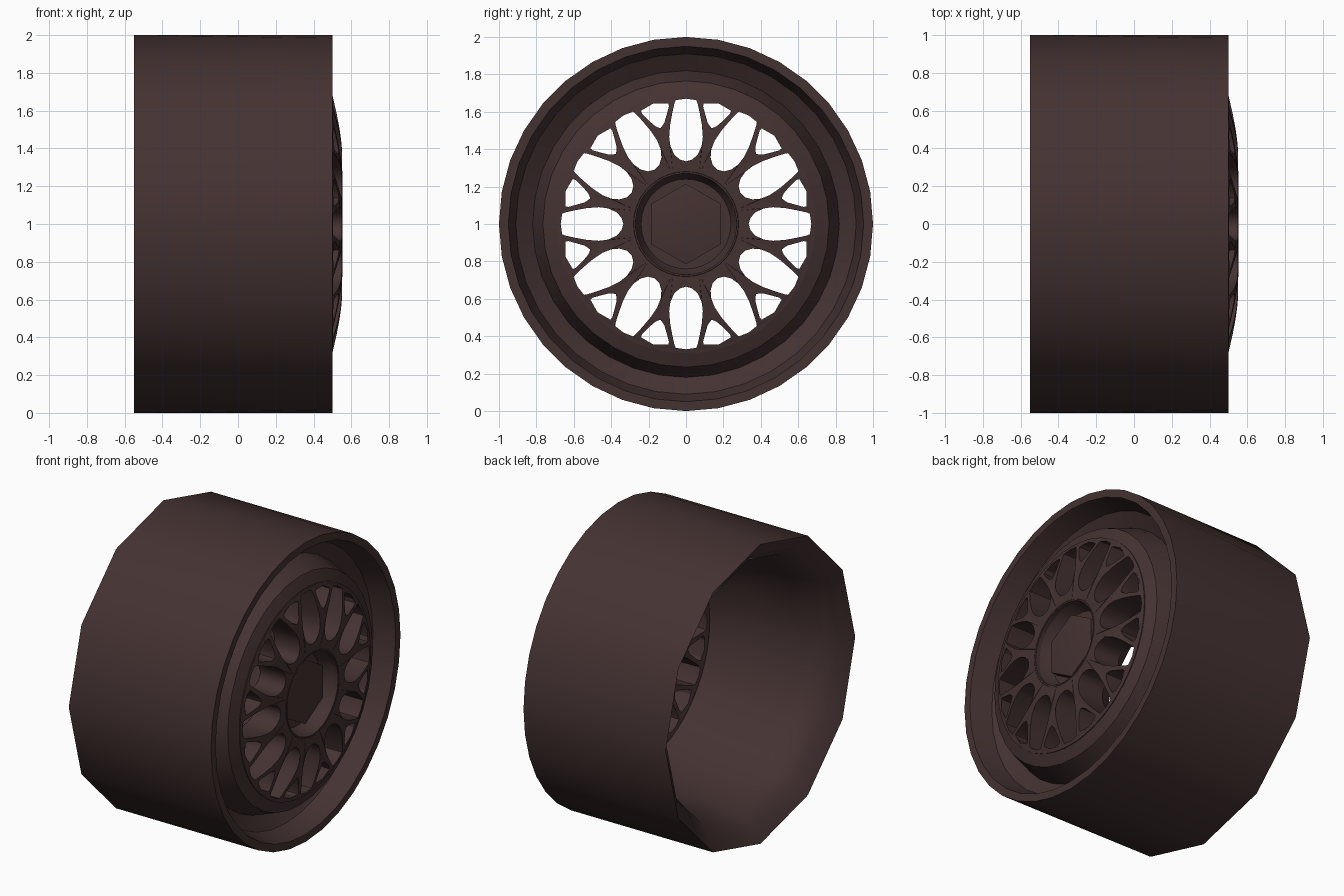
import bpy, bmesh, math
from math import pi, sin, cos
from mathutils import Matrix

cube = bpy.data.objects.get("Cube")
if cube:
    bpy.data.objects.remove(cube, do_unlink=True)

COLOUR = (0.059, 0.032, 0.032, 1)
mat = bpy.data.materials.new("dark brown metal")
mat.use_nodes = True
mat.diffuse_color = COLOUR
mat.node_tree.nodes["Principled BSDF"].inputs["Base Color"].default_value = COLOUR


def make_object(name, bm, angle):
    """Store the mesh, give it the material and smooth shading with sharp creases."""
    bmesh.ops.recalc_face_normals(bm, faces=bm.faces)
    mesh = bpy.data.meshes.new(name)
    bm.to_mesh(mesh)
    bm.free()
    mesh.materials.append(mat)
    obj = bpy.data.objects.new(name, mesh)
    bpy.context.collection.objects.link(obj)
    bpy.ops.object.select_all(action="DESELECT")
    obj.select_set(True)
    bpy.context.view_layer.objects.active = obj
    bpy.ops.object.shade_smooth_by_angle(angle=math.radians(angle))


def lathe(name, profile, closed=False, angle=35):
    """Spin (x, radius, sides) rings about the axle; neighbouring rings may differ threefold."""
    bm = bmesh.new()
    rings = []
    for x, r, n in profile:
        rings.append([bm.verts.new((x, r * sin(2 * pi * i / n), 1 + r * cos(2 * pi * i / n)))
                      for i in range(n)])
    pairs = list(zip(rings, rings[1:]))
    if closed:
        pairs.append((rings[-1], rings[0]))
    else:
        bm.faces.new(rings[0])
        bm.faces.new(rings[-1])
    for a, b in pairs:
        if len(a) > len(b):
            a, b = b, a
        n = len(a)
        for i in range(n):
            j = (i + 1) % n
            if n == len(b):
                bm.faces.new((a[i], a[j], b[j], b[i]))
            else:
                k = 3 * i
                bm.faces.new((a[i], b[k - 1], b[k]))
                bm.faces.new((a[i], b[k], b[k + 1]))
                bm.faces.new((a[i], b[k + 1], b[k + 2], a[j]))
    make_object(name, bm, angle)


# Barrel: coarse open back with a rolled-in lip, stepped lip and channel at the front
lathe("rim_barrel", [
    (-0.55, 1.0, 12), (0.5, 1.0, 36), (0.5, 0.95, 36), (0.36, 0.91, 36),
    (0.30, 0.82, 36), (0.46, 0.765, 36), (0.495, 0.685, 36), (0.34, 0.685, 36),
    (0.1, 0.78, 36), (-0.28, 0.82, 12), (-0.41, 0.85, 12), (-0.49, 0.91, 12)],
    closed=True, angle=32)

# Spoked face: half of one spoke sector, from petal centre line to window centre line
PETAL = [(0.465 - 0.13 * cos(i * pi / 16), 0.09 * sin(i * pi / 16)) for i in range(9)]
PETAL += [(0.53, 0.085), (0.59, 0.074), (0.645, 0.062), (0.662, 0.055), (0.67, 0)]
WINDOW = [(0.53, 0), (0.54, 0.014), (0.555, 0.03), (0.63, 0.074), (0.645, 0.076),
          (0.662, 0.056), (0.668, 0)]
HALF = pi / 12


def turned(u, v, a):
    return (0, u * cos(a) - v * sin(a), u * sin(a) + v * cos(a))


outline = [turned(0.27, 0, HALF * i / 3) for i in range(4)]
outline += [turned(u, -v, HALF) for u, v in WINDOW]
outline += [turned(0.69, 0, HALF * i / 3) for i in (3, 2, 1, 0)]
outline += [turned(u, v, 0) for u, v in reversed(PETAL)]

bm = bmesh.new()
bm.faces.new([bm.verts.new(p) for p in outline])
bmesh.ops.triangulate(bm, faces=bm.faces, ngon_method="EAR_CLIP")


def copy_verts(geom):
    copy = bmesh.ops.duplicate(bm, geom=geom)["geom"]
    return [g for g in copy if isinstance(g, bmesh.types.BMVert)]


# Mirror the half sector, then repeat it round the axle
half = bm.verts[:] + bm.edges[:] + bm.faces[:]
bmesh.ops.scale(bm, vec=(1, 1, -1), verts=copy_verts(half))
sector = bm.verts[:] + bm.edges[:] + bm.faces[:]
for i in range(1, 12):
    bmesh.ops.rotate(bm, matrix=Matrix.Rotation(i * pi / 6, 3, "X"), verts=copy_verts(sector))
bmesh.ops.remove_doubles(bm, verts=bm.verts, dist=0.0005)

# Dome it towards the hub and give it thickness
for v in bm.verts:
    r = math.hypot(v.co.y, v.co.z)
    v.co.x = 0.55 - 0.05 * (max(r - 0.4, 0) / 0.28) ** 1.5
    v.co.z += 1
back = bmesh.ops.extrude_face_region(bm, geom=bm.faces[:], use_keep_orig=True)["geom"]
bmesh.ops.translate(bm, vec=(-0.19, 0, 0),
                    verts=[g for g in back if isinstance(g, bmesh.types.BMVert)])
make_object("spoked_face", bm, 32)

# Recessed hub cup and its hexagonal cap
lathe("hub_cup", [(0.36, 0.285, 36), (0.545, 0.285, 36), (0.552, 0.28, 36),
                  (0.47, 0.255, 36), (0.44, 0.24, 36)])
lathe("hex_cap", [(0.42, 0.215, 6), (0.497, 0.215, 6), (0.505, 0.17, 6)])
